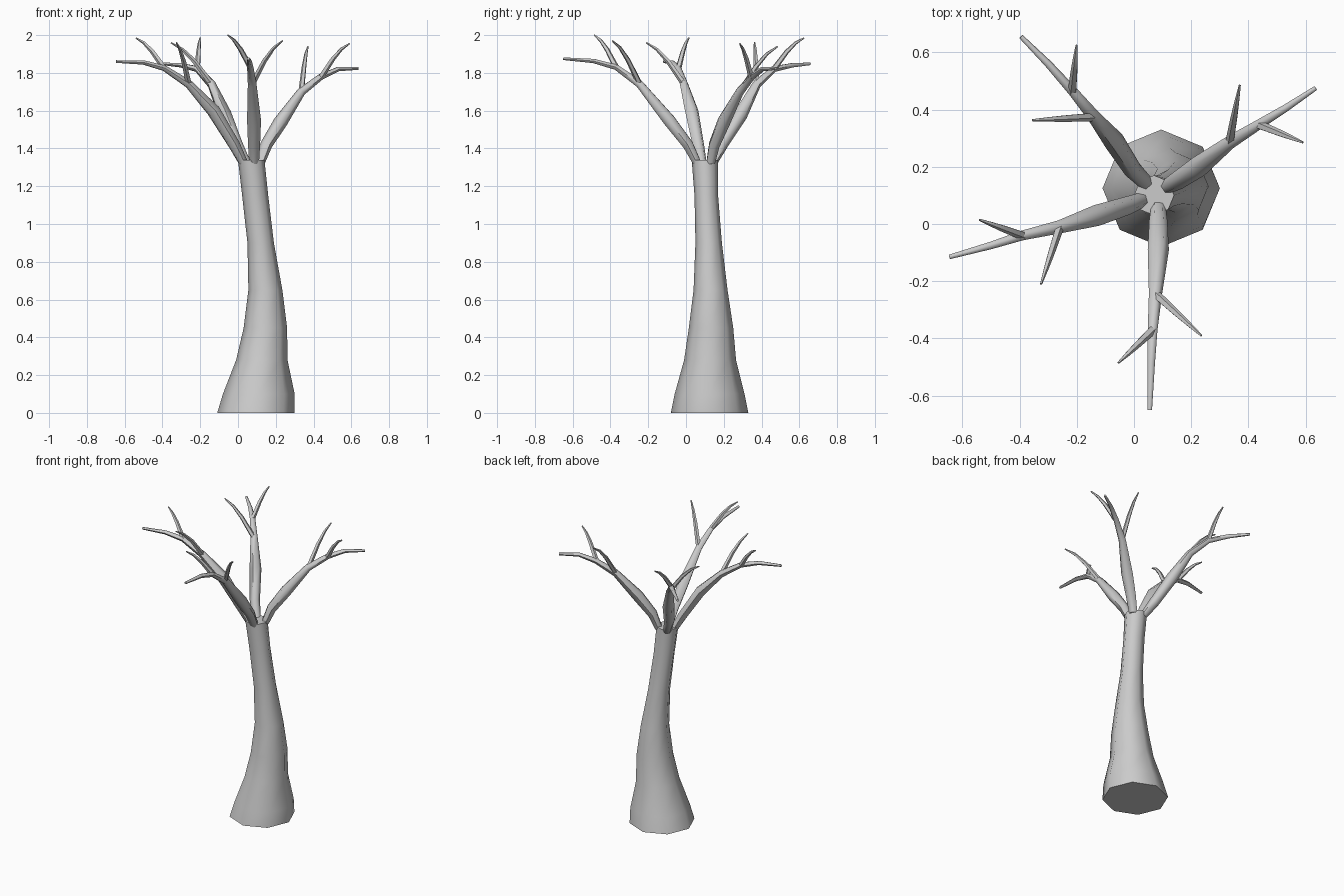
import bpy, bmesh, math
from mathutils import Vector

if "Cube" in bpy.data.objects:
    bpy.data.objects.remove(bpy.data.objects["Cube"])


def skin(name, rings, angle=60):
    """Bridge a list of point rings into a closed, smooth-shaded tube."""
    bm = bmesh.new()
    loops = [[bm.verts.new(p) for p in ring] for ring in rings]
    n = len(loops[0])
    for a, b in zip(loops, loops[1:]):
        for i in range(n):
            j = (i + 1) % n
            bm.faces.new((a[i], a[j], b[j], b[i]))
    bm.faces.new(loops[0][::-1])
    bm.faces.new(loops[-1])
    bmesh.ops.recalc_face_normals(bm, faces=bm.faces)
    me = bpy.data.meshes.new(name)
    bm.to_mesh(me)
    bm.free()
    ob = bpy.data.objects.new(name, me)
    bpy.context.collection.objects.link(ob)
    bpy.ops.object.select_all(action='DESELECT')
    bpy.context.view_layer.objects.active = ob
    ob.select_set(True)
    bpy.ops.object.shade_smooth_by_angle(angle=math.radians(angle))
    return ob


def limb(name, path, radii, sides=6, flat_start=False):
    """Tapered tube along a path."""
    pts = [Vector(p) for p in path]
    rings = []
    for i, (p, r) in enumerate(zip(pts, radii)):
        t = (pts[min(i + 1, len(pts) - 1)] - pts[max(i - 1, 0)]).normalized()
        if flat_start and i == 0:
            t = Vector((t.x * .2, t.y * .2, 1)).normalized()
        heading = pts[-1] - pts[0]
        u = Vector((-heading.y, heading.x, 0)).normalized()
        u = (u - t * u.dot(t)).normalized()
        v = t.cross(u)
        rings.append([p + r * (math.cos(a) * u + math.sin(a) * v)
                      for a in (math.tau * k / sides for k in range(sides))])
    return skin(name, rings)


# Trunk: z, x min, x max, y min, y max of each octagonal ring
trunk = [
    (0.00, -0.11, 0.30, -0.08, 0.33),
    (0.10, -0.08, 0.30, -0.06, 0.31),
    (0.28, -0.01, 0.262, -0.01, 0.265),
    (0.45, 0.03, 0.26, 0.015, 0.25),
    (0.65, 0.055, 0.235, 0.04, 0.22),
    (0.90, 0.05, 0.19, 0.05, 0.19),
    (1.15, 0.022, 0.16, 0.045, 0.17),
    (1.34, 0.00, 0.14, 0.03, 0.17),
]
skin("trunk", [[((x0 + x1) / 2 + (x1 - x0) / 2 * math.cos(math.tau * k / 8),
                 (y0 + y1) / 2 + (y1 - y0) / 2 * math.sin(math.tau * k / 8), z)
                for k in range(8)] for z, x0, x1, y0, y1 in trunk])

# Branches: main path, then twig (joint, tip) pairs
branches = {
    "right_branch": (
        [(.115, .13, 1.32), (.15, .15, 1.42), (.225, .20, 1.54), (.335, .285, 1.70),
         (.44, .35, 1.78), (.53, .405, 1.82), (.635, .475, 1.823)],
        [((.44, .345, 1.78), (.59, .285, 1.955)), ((.335, .285, 1.70), (.37, .485, 1.94))]),
    "back_left_branch": (
        [(.045, .14, 1.32), (-.005, .19, 1.42), (-.07, .29, 1.58), (-.14, .375, 1.74),
         (-.215, .465, 1.82), (-.30, .56, 1.84), (-.395, .655, 1.848)],
        [((-.215, .465, 1.82), (-.20, .625, 1.985)), ((-.14, .375, 1.74), (-.355, .363, 1.96))]),
    "left_branch": (
        [(.03, .085, 1.32), (-.02, .065, 1.42), (-.13, .03, 1.60), (-.26, -.01, 1.74),
         (-.39, -.04, 1.825), (-.50, -.075, 1.855), (-.645, -.115, 1.86)],
        [((-.39, -.04, 1.825), (-.54, .015, 1.985)), ((-.26, -.01, 1.74), (-.325, -.21, 1.96))]),
    "front_branch": (
        [(.085, .06, 1.32), (.085, .01, 1.42), (.085, -.09, 1.55), (.075, -.245, 1.74),
         (.065, -.37, 1.83), (.06, -.49, 1.863), (.055, -.65, 1.875)],
        [((.075, -.245, 1.74), (.235, -.39, 1.97)), ((.065, -.37, 1.83), (-.055, -.485, 2.0))]),
}
for name, (path, twigs) in branches.items():
    limb(name, path, [.026, .032, .037, .023, .017, .013, .008], flat_start=True)
    for i, (a, b) in enumerate(twigs, 1):
        mid = [a[k] + (b[k] - a[k]) * f for k, f in enumerate((.42, .42, .55))]
        late = [a[k] + (b[k] - a[k]) * f for k, f in enumerate((.72, .72, .84))]
        limb(f"{name}_twig_{i}", [a, mid, late, b], [.016, .013, .009, .004], 5)
